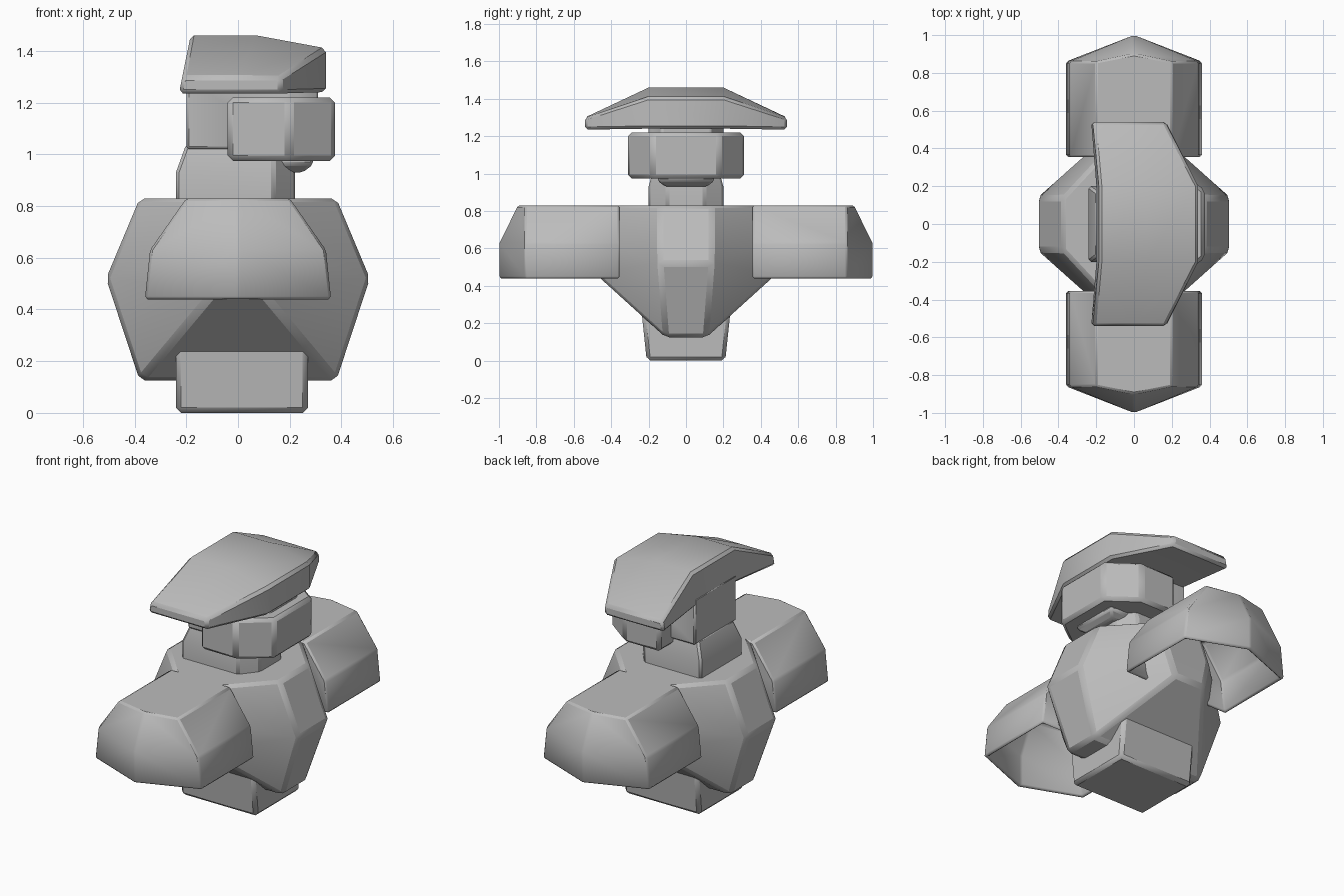
import bpy, bmesh, math

cube = bpy.data.objects.get("Cube")
if cube:
    bpy.data.objects.remove(cube)

grey = bpy.data.materials.new("plain grey")
grey.use_nodes = True
grey.diffuse_color = (0.5, 0.5, 0.5, 1)
grey.node_tree.nodes["Principled BSDF"].inputs["Base Color"].default_value = (0.5, 0.5, 0.5, 1)


def finish(name, bm, bevel=0.02, shell=0.0, angle=35):
    bmesh.ops.recalc_face_normals(bm, faces=bm.faces[:])
    mesh = bpy.data.meshes.new(name)
    bm.to_mesh(mesh)
    bm.free()
    ob = bpy.data.objects.new(name, mesh)
    bpy.context.collection.objects.link(ob)
    mesh.materials.append(grey)
    if shell:
        mod = ob.modifiers.new("shell", 'SOLIDIFY')
        mod.thickness = shell
        mod.offset = -1
    if bevel:
        mod = ob.modifiers.new("bevel", 'BEVEL')
        mod.width = bevel
        mod.segments = 1
        mod.limit_method = 'ANGLE'
        mod.angle_limit = math.radians(28)
    bpy.ops.object.select_all(action='DESELECT')
    ob.select_set(True)
    bpy.context.view_layer.objects.active = ob
    bpy.ops.object.shade_smooth_by_angle(angle=math.radians(angle))
    return ob


def loft(name, rings, skip_side=None, **kw):
    """Join equal rings of points; skip_side leaves one strip open."""
    bm = bmesh.new()
    loops = [[bm.verts.new(p) for p in ring] for ring in rings]
    n = len(loops[0])
    for a, b in zip(loops, loops[1:]):
        for i in range(n):
            if i != skip_side:
                j = (i + 1) % n
                bm.faces.new((a[i], a[j], b[j], b[i]))
    bm.faces.new(loops[0])
    bm.faces.new(loops[-1])
    return finish(name, bm, **kw)


def hull(name, points, **kw):
    bm = bmesh.new()
    for p in points:
        bm.verts.new(p)
    bmesh.ops.convex_hull(bm, input=bm.verts[:])
    bmesh.ops.dissolve_limit(bm, angle_limit=0.03, verts=bm.verts[:], edges=bm.edges[:])
    return finish(name, bm, **kw)


def mirror_y(half):
    """Close an outline given on its +y side."""
    return half + [(x, -y) for x, y in reversed(half)]


def at_height(outline, z):
    return [(x, y, z) for x, y in outline]


# Torso: faceted barrel, alike on all four quarters
quarter = [(0.38, 0.14, 0.83), (0.12, 0.42, 0.83), (0.51, 0.14, 0.52),
           (0.15, 0.46, 0.64), (0.1, 0.48, 0.46), (0.38, 0.11, 0.125)]
hull("torso", [(sx * x, sy * y, z) for x, y, z in quarter
               for sx in (1, -1) for sy in (1, -1)])

# Pelvis block, narrower at the bottom
loft("pelvis", [at_height(mirror_y([(-0.24, w), (0.27, w)]), z)
                for w, z in ((0.21, 0), (0.25, 0.38))])

# Hollow shoulder pads, open underneath, with a pointed outer end
arch = [(-0.36, 0.44), (-0.34, 0.63), (-0.2, 0.83), (0, 0.83),
        (0.2, 0.83), (0.34, 0.63), (0.36, 0.44)]
for side, word in ((1, "left"), (-1, "right")):
    inner = [(x, side * 0.355, z) for x, z in arch]
    bm = bmesh.new()
    a = [bm.verts.new(p) for p in inner]
    b = [bm.verts.new((x, side * (0.9 if x == 0 else 0.86), z)) for x, z in arch]
    for i in range(len(arch) - 1):
        bm.faces.new((a[i], a[i + 1], b[i + 1], b[i]))
    bm.faces.new(a)
    tip_high = bm.verts.new((0, side, 0.63))
    tip_low = bm.verts.new((0, side, 0.44))
    for i, j in ((0, 1), (6, 5)):
        bm.faces.new((b[i], b[j], tip_high, tip_low))
    for i, j in ((1, 2), (5, 4)):
        bm.faces.new((b[i], b[j], b[3], tip_high))
    finish(word + "_shoulder_pad", bm, bevel=0.015, shell=0.03)

# Neck with chamfered front corners
collar = [(-0.24, 0.2), (0.14, 0.2), (0.22, 0.1)]
crown = [(-0.2, 0.17), (0.14, 0.17), (0.2, 0.09)]
loft("neck", [at_height(mirror_y(collar), 0.8), at_height(mirror_y(collar), 0.93),
              at_height(mirror_y(crown), 1.04)], bevel=0.012)

# Head core
loft("head", [at_height(mirror_y([(-0.2, 0.2), (0.2, 0.2), (0.31, 0.13)]), z)
              for z in (1.02, 1.3)], bevel=0.01)

# Chin
loft("chin", [at_height(mirror_y([(0.12, w), (f, w)]), z)
              for w, f, z in ((0.11, 0.25, 0.93), (0.15, 0.29, 0.96), (0.15, 0.29, 1.0))],
     bevel=0.01)

# Visor band with angled front corners
loft("visor", [at_height(mirror_y([(-0.04, 0.31), (0.2, 0.31), (0.375, 0.18)]), z)
               for z in (0.975, 1.22)])

# Wide hat: flat in the middle, drooping to thin ends
middle = [(-0.2, 1.25), (-0.185, 1.46), (0.07, 1.46), (0.34, 1.41), (0.34, 1.24)]
end = [(-0.23, 1.235), (-0.215, 1.3), (0, 1.3), (0.165, 1.3), (0.17, 1.235)]
loft("hat", [[(x, y, z) for x, z in prof] for prof, y in
             ((end, -0.54), (middle, -0.2), (middle, 0.2), (end, 0.54))], bevel=0.015)
